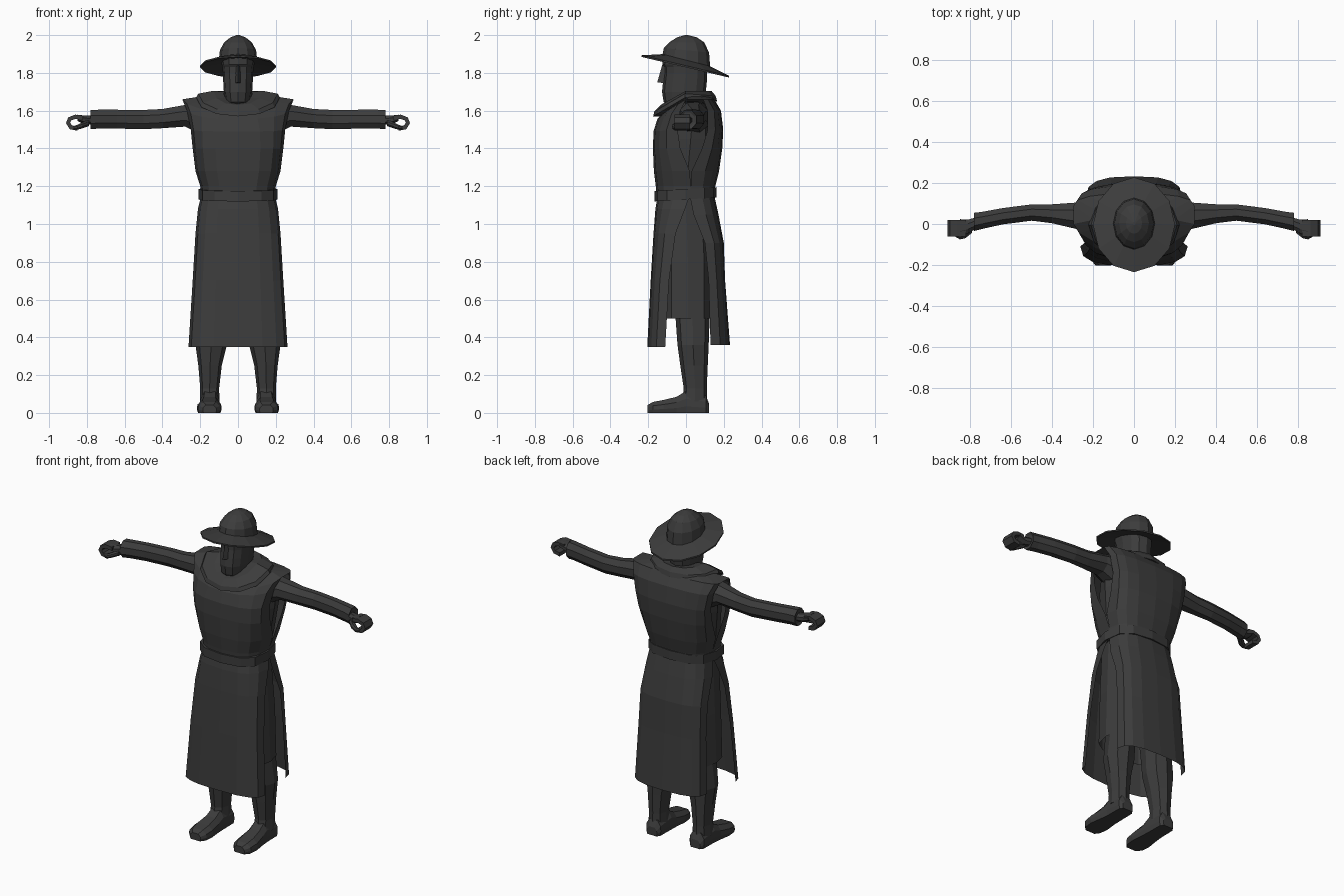
import bpy, bmesh, math

mat = bpy.data.materials.new("charcoal grey")
mat.diffuse_color = (0.045, 0.045, 0.045, 1)


def loft(name, rings, closed=True, cap_start=True, cap_end=True, flip=False):
    """Skin a list of point rings (closed loops or open strips)."""
    bm = bmesh.new()
    vs = [[bm.verts.new(p) for p in r] for r in rings]
    n = len(rings[0])
    for a, b in zip(vs, vs[1:]):
        for i in range(n if closed else n - 1):
            j = (i + 1) % n
            bm.faces.new((a[i], a[j], b[j], b[i]))
    if closed and cap_start:
        bm.faces.new(vs[0][::-1])
    if closed and cap_end:
        bm.faces.new(vs[-1])
    bmesh.ops.remove_doubles(bm, verts=bm.verts, dist=0.0005)
    if closed:
        bmesh.ops.recalc_face_normals(bm, faces=bm.faces)
    elif flip:
        bmesh.ops.reverse_faces(bm, faces=bm.faces)
    me = bpy.data.meshes.new(name)
    bm.to_mesh(me)
    bm.free()
    me.materials.append(mat)
    ob = bpy.data.objects.new(name, me)
    bpy.context.collection.objects.link(ob)
    return ob


def power(v, p):
    return math.copysign(abs(v) ** p, v)


def ring(z, w, yf, yb, n=12, slope=0.0, p=0.85, x0=0.0):
    """Horizontal rounded ring from yf to yb, tilted along y by slope."""
    yc, h = (yf + yb) / 2, (yb - yf) / 2
    pts = []
    for i in range(n):
        t = 2 * math.pi * i / n
        y = yc + h * power(math.sin(t), p)
        pts.append((x0 + w * power(math.cos(t), p), y, z + slope * y))
    return pts


def arc(z, w, ye, ym, drop=0.0, p=0.73, n=8):
    """Open half ring from side edge ye to middle ym, the middle lowered by drop."""
    pts = []
    for i in range(n + 1):
        t = math.pi * i / n
        s = max(math.sin(t), 0.0) ** p
        pts.append((w * power(math.cos(t), p), ye + (ym - ye) * s, z - drop * s))
    return pts


# Tabard: front and back panels, open at the arms
front = [(1.14, .195, .02, -.155), (1.2, .2, .025, -.16), (1.28, .225, .02, -.17),
         (1.4, .24, -.03, -.175), (1.5, .25, -.045, -.172, .01, .8),
         (1.6, .27, -.03, -.152, .045, 1), (1.66, .295, .0, -.125, .075, 1.15),
         (1.675, .2, .02, -.10, .07, 1), (1.68, .1, .02, -.08, .05, 1)]
back = [(1.14, .195, .02, .145), (1.2, .2, .025, .155), (1.28, .225, .03, .175),
        (1.4, .24, .085, .192), (1.5, .25, .115, .197), (1.6, .27, .115, .185),
        (1.66, .295, .09, .15, 0, .85), (1.675, .2, .02, .13, 0, .85), (1.69, .1, .02, .11)]
loft("tabard_front", [arc(*r) for r in front], closed=False)
loft("tabard_back", [arc(*r) for r in back], closed=False, flip=True)
# Shoulder tops between the two panels
for s, side in ((1, "left"), (-1, "right")):
    loft(side + "_shoulder", [[(s * .295, .0, 1.66), (s * .295, .09, 1.66)],
                              [(s * .2, .02, 1.675), (s * .2, .021, 1.675)]],
         closed=False, flip=s < 0)

# Shirt body seen in the arm openings
loft("shirt", [ring(1.12, .18, -.13, .13), ring(1.28, .21, -.13, .15),
               ring(1.45, .232, -.12, .17), ring(1.56, .24, -.08, .15),
               ring(1.64, .2, -.03, .1)])

# Belt
loft("belt", [ring(1.13, .18, -.14, .14, slope=.06, p=.73),
              ring(1.13, .208, -.167, .162, slope=.06, p=.73),
              ring(1.185, .208, -.167, .162, slope=.06, p=.73),
              ring(1.185, .18, -.14, .14, slope=.06, p=.73)],
     cap_start=False, cap_end=False)

# Skirt: front and back flaps over a shorter inner skirt
loft("skirt_front", [arc(.35, .262, -.11, -.205), arc(.7, .24, -.09, -.187),
                     arc(.95, .225, -.055, -.172), arc(1.08, .212, -.005, -.162),
                     arc(1.15, .195, .02, -.15)], closed=False)
loft("skirt_back", [arc(.36, .235, .13, .233), arc(.7, .222, .12, .207),
                    arc(.9, .218, .1, .2), arc(1.05, .21, .04, .172),
                    arc(1.15, .195, .02, .15)], closed=False, flip=True)
loft("inner_skirt", [ring(.5, .215, -.13, .15, p=.7), ring(.8, .205, -.13, .15, p=.7),
                     ring(1.14, .185, -.13, .13, p=.7)], cap_start=False)


# Cowl around the neck, dipping at the front
def cowl_ring(w, yf, yb, zs, dip, rear):
    pts = []
    for x, y, z in ring(zs, w, yf, yb, n=12, p=.95):
        k = (y - (yf + yb) / 2) / ((yb - yf) / 2)
        pts.append((x, y, z - (dip * -k if k < 0 else rear * k)))
    return pts


loft("cowl", [cowl_ring(.17, -.12, .12, 1.65, .08, .01),
              cowl_ring(.222, -.174, .165, 1.67, .1, .02),
              cowl_ring(.21, -.168, .157, 1.69, .095, .012),
              cowl_ring(.13, -.135, .135, 1.705, .075, .0),
              cowl_ring(.08, -.10, .11, 1.7, .06, .0)])

# Head with jaw and beard
loft("head", [ring(1.60, .085, -.07, .1), ring(1.645, .066, -.118, .1),
              ring(1.70, .075, -.127, .105), ring(1.75, .078, -.122, .11),
              ring(1.8, .08, -.115, .112), ring(1.83, .083, -.115, .112),
              ring(1.845, .086, -.125, .112), ring(1.89, .088, -.122, .11)])
loft("nose", [[(-.018, -.11, 1.745), (0, -.152, 1.75), (.018, -.11, 1.745)],
              [(-.015, -.11, 1.77), (0, -.145, 1.775), (.015, -.11, 1.77)],
              [(-.01, -.11, 1.845), (0, -.125, 1.845), (.01, -.11, 1.845)]])

# Hat: tilted brim and domed crown
loft("hat_brim", [ring(1.85, .09, -.115, .115, slope=-.25, p=1),
                  ring(1.829, .2, -.235, .228, slope=-.235, p=1),
                  ring(1.838, .2, -.235, .228, slope=-.235, p=1),
                  ring(1.868, .1, -.125, .125, slope=-.25, p=1)])
loft("hat_crown", [ring(1.862, .102, -.125, .128, slope=-.25, p=1),
                   ring(1.92, .096, -.117, .122, slope=-.1, p=1),
                   ring(1.962, .073, -.088, .096, p=1),
                   ring(1.988, .04, -.048, .058, p=1),
                   ring(2.0, .008, -.006, .01, p=1)])


def arm_ring(s, x, y, z, hy, hz):
    return [(s * x, y + hy * math.cos(math.pi * (i + .5) / 4),
             z + hz * math.sin(math.pi * (i + .5) / 4)) for i in range(8)]


for s, side in ((1, "left"), (-1, "right")):
    # Sleeve, slightly wider at the wrist
    loft(side + "_sleeve", [arm_ring(s, *r) for r in (
        (.2, .04, 1.56, .09, .09), (.28, .04, 1.573, .07, .062),
        (.4, .05, 1.558, .05, .055), (.5, .056, 1.553, .043, .055),
        (.64, .038, 1.555, .043, .054), (.74, .018, 1.555, .045, .054),
        (.782, .01, 1.553, .048, .055), (.775, .01, 1.553, .036, .04))])
    # Palm, then fingers curled into a grip
    loft(side + "_palm", [arm_ring(s, *r) for r in (
        (.77, .005, 1.55, .03, .025), (.81, -.012, 1.55, .036, .026),
        (.85, -.018, 1.562, .045, .018))])
    path = [(.82, 1.563), (.86, 1.568), (.89, 1.557), (.9, 1.535), (.885, 1.512), (.85, 1.505)]
    norm = [(0, 1), (.2, 1), (.75, .7), (1, -.1), (.5, -.9), (0, -1)]
    loft(side + "_fingers", [
        [(s * (x + k * .011 * a), y, z + k * .011 * b)
         for k, y in ((1, -.06), (1, .02), (-1, .02), (-1, -.06))]
        for (x, z), (a, b) in zip(path, norm)])
    loft(side + "_thumb", [arm_ring(s, *r) for r in (
        (.79, -.02, 1.535, .025, .018), (.825, -.05, 1.522, .022, .017),
        (.85, -.06, 1.512, .016, .014), (.872, -.055, 1.51, .009, .009))])
    # Leg
    loft(side + "_leg", [ring(z, w, a, b, n=8, x0=s * x) for z, x, w, a, b in (
        (.06, .15, .052, -.02, .112), (.13, .15, .05, -.012, .11),
        (.25, .148, .062, -.03, .115), (.36, .142, .083, -.045, .12),
        (.5, .13, .075, -.055, .125), (.62, .115, .072, -.06, .12))])
    # Shoe: sections from heel to toe
    shoe = []
    for y, w, h, x in ((.122, .035, .05, .148), (.105, .05, .09, .148), (.0, .052, .115, .148),
                       (-.05, .056, .085, .15), (-.12, .066, .068, .152),
                       (-.175, .06, .058, .152), (-.203, .036, .042, .15)):
        shoe.append([(s * (x + w * a), y, h * b) for a, b in (
            (-.9, 0), (.9, 0), (1, .3), (.95, .65), (.55, 1), (-.55, 1), (-.95, .65), (-1, .3))])
    loft(side + "_shoe", shoe)
